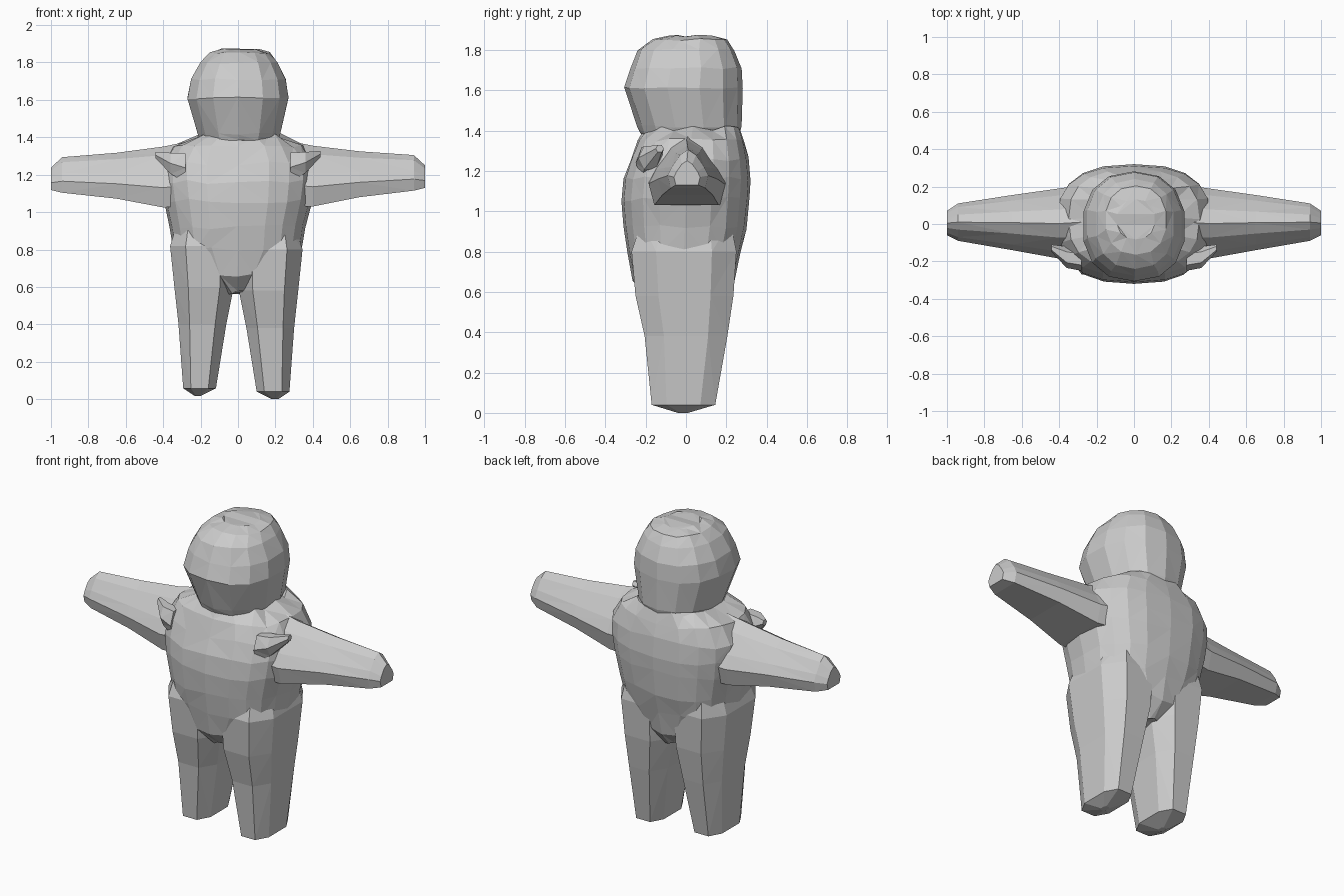
import bpy, bmesh, math, random

random.seed(4)
cube = bpy.data.objects.get("Cube")
if cube:
    bpy.data.objects.remove(cube, do_unlink=True)

grey = bpy.data.materials.new("light grey")
grey.use_nodes = True
grey.diffuse_color = (0.6, 0.6, 0.6, 1)
bsdf = next(n for n in grey.node_tree.nodes if n.type == 'BSDF_PRINCIPLED')
bsdf.inputs["Base Color"].default_value = (0.6, 0.6, 0.6, 1)


def oval(sides, power, turn=0.0):
    """Rounded-box outline filling -1..1 in both directions."""
    pts = []
    for i in range(sides):
        a = 2 * math.pi * (i + turn) / sides
        c, s = math.cos(a), math.sin(a)
        pts.append((math.copysign(abs(c) ** (2 / power), c),
                    math.copysign(abs(s) ** (2 / power), s)))
    m = max(p[0] for p in pts)
    return [(u / m, v / m) for u, v in pts]


def loft(name, outline, sections, place, jitter=0.0):
    """Skin an outline through sections (pos, u_min, u_max, v_min, v_max)."""
    bm = bmesh.new()
    rings = []
    for pos, u0, u1, v0, v1 in sections:
        ring = []
        for u, v in outline:
            p = (pos + random.uniform(-jitter, jitter),
                 (u0 + u1) / 2 + u * (u1 - u0) / 2,
                 (v0 + v1) / 2 + v * (v1 - v0) / 2)
            ring.append(bm.verts.new(place(*p)))
        rings.append(ring)
    n = len(outline)
    for a, b in zip(rings, rings[1:]):
        for i in range(n):
            bm.faces.new((a[i], a[(i + 1) % n], b[(i + 1) % n], b[i]))
    bm.faces.new(rings[0])
    bm.faces.new(rings[-1])
    bmesh.ops.triangulate(bm, faces=bm.faces[:])
    bmesh.ops.recalc_face_normals(bm, faces=bm.faces[:])
    mesh = bpy.data.meshes.new(name)
    bm.to_mesh(mesh)
    bm.free()
    mesh.materials.append(grey)
    obj = bpy.data.objects.new(name, mesh)
    bpy.context.collection.objects.link(obj)
    return obj


def upright(z, x, y):
    return (x, y, z)


# Torso, tapering to the crotch
loft("torso", oval(20, 2.6), [
    (0.57, -0.07, 0.06, -0.19, 0.17),
    (0.66, -0.23, 0.22, -0.265, 0.24),
    (0.80, -0.345, 0.34, -0.29, 0.27),
    (0.92, -0.365, 0.36, -0.31, 0.30),
    (1.06, -0.395, 0.395, -0.32, 0.315),
    (1.16, -0.41, 0.41, -0.31, 0.32),
    (1.26, -0.41, 0.41, -0.275, 0.31),
    (1.35, -0.35, 0.35, -0.24, 0.29),
    (1.41, -0.22, 0.23, -0.20, 0.27)], upright, 0.012)

# Head, with a narrow jaw and a rounded crown
loft("head", oval(14, 2.3, 0.5), [
    (1.38, -0.20, 0.21, -0.22, 0.26),
    (1.42, -0.215, 0.225, -0.235, 0.27),
    (1.61, -0.27, 0.27, -0.30, 0.275),
    (1.71, -0.25, 0.255, -0.27, 0.27),
    (1.80, -0.20, 0.21, -0.235, 0.235),
    (1.85, -0.15, 0.17, -0.16, 0.20),
    (1.87, -0.09, 0.11, -0.08, 0.13)], upright, 0.006)

# Arm outline: ridge on top, wide flat underside
half = [(0.4, 0.72), (0.8, 0.1), (1, -0.35), (0.85, -1)]
arm_outline = [(0, 1)] + half + [(-u, v) for u, v in reversed(half)]

for side, label in ((1, "left"), (-1, "right")):
    drop = 0 if side > 0 else 0.012

    def arm_place(x, y, z):
        return (side * x, y, z - drop * x)

    loft(label + "_arm", arm_outline, [
        (0.12, -0.19, 0.23, 1.04, 1.41),
        (0.40, -0.185, 0.19, 1.03, 1.355),
        (0.65, -0.14, 0.155, 1.08, 1.325),
        (0.94, -0.09, 0.11, 1.115, 1.305),
        (1.0, -0.06, 0.07, 1.13, 1.25)], arm_place)

    # Pointed fold of the chest in front of the arm
    loft(label + "_chest_fold", oval(6, 2), [
        (0.28, -0.25, -0.13, 1.15, 1.33),
        (0.36, -0.235, -0.12, 1.20, 1.33),
        (0.44, -0.15, -0.11, 1.29, 1.33)], arm_place)

    # Legs, set a little wider and shorter on the right
    lift = 0 if side > 0 else 0.018

    def leg_place(z, x, y):
        return (side * (x + lift), y, z + lift)

    loft(label + "_leg", oval(8, 2.8, 0.5), [
        (0.0, 0.18, 0.215, -0.04, 0.01),
        (0.04, 0.10, 0.275, -0.17, 0.145),
        (0.38, 0.045, 0.30, -0.205, 0.205),
        (0.58, 0.005, 0.322, -0.25, 0.235),
        (0.80, -0.01, 0.345, -0.27, 0.25),
        (0.95, 0.05, 0.30, -0.22, 0.22)], leg_place)
